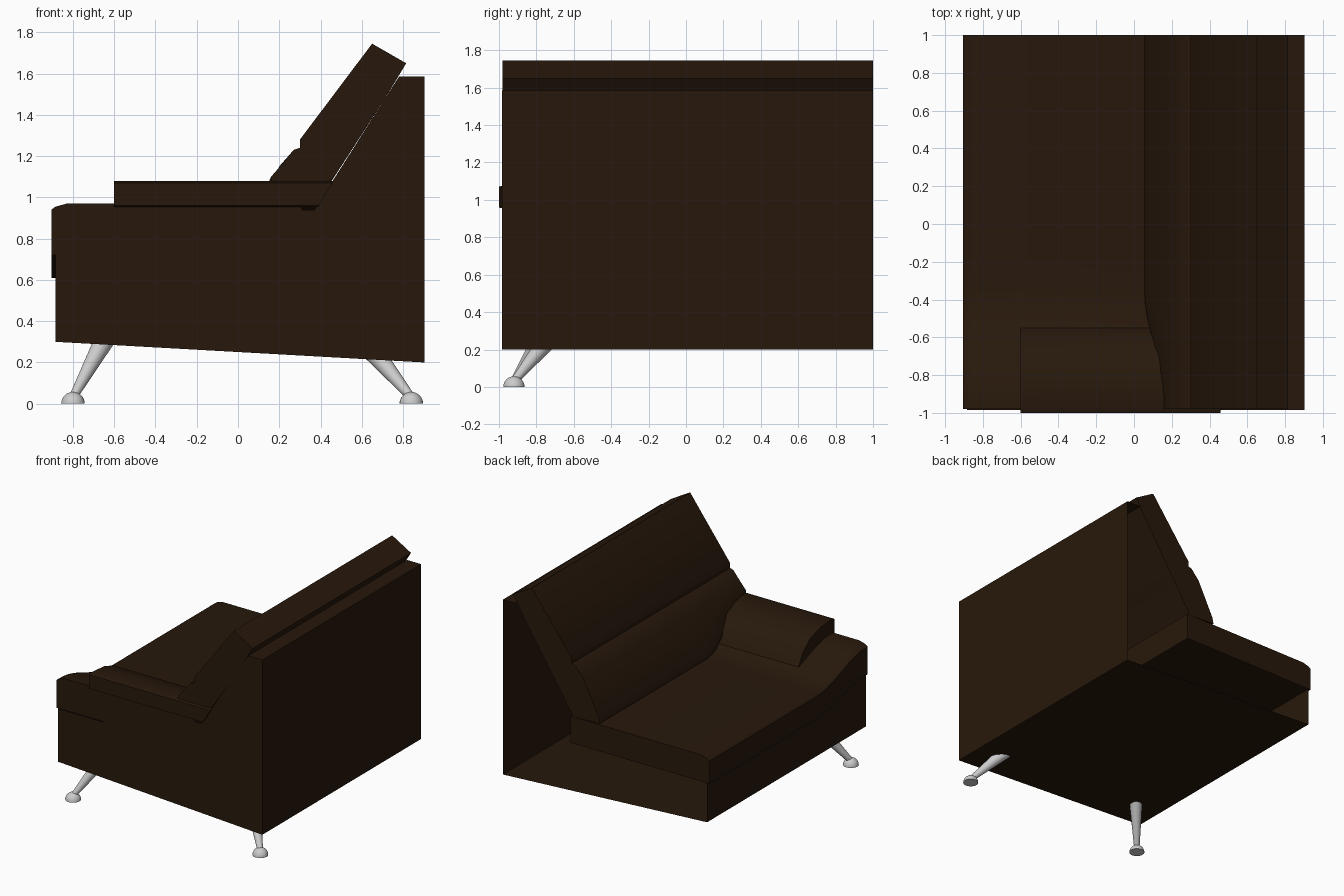
import bpy, bmesh, math
from mathutils import Vector

if "Cube" in bpy.data.objects:
    bpy.data.objects.remove(bpy.data.objects["Cube"])

leather = bpy.data.materials.new("dark_brown_leather")
leather.diffuse_color = (0.0205, 0.0092, 0.0035, 1)
leather.use_nodes = True
leather.node_tree.nodes["Principled BSDF"].inputs["Base Color"].default_value = leather.diffuse_color


def finish(name, bm, mat=None, angle=35, fix=True):
    if fix:
        bmesh.ops.recalc_face_normals(bm, faces=bm.faces[:])
    me = bpy.data.meshes.new(name)
    bm.to_mesh(me)
    bm.free()
    ob = bpy.data.objects.new(name, me)
    bpy.context.collection.objects.link(ob)
    if mat:
        me.materials.append(mat)
    bpy.ops.object.select_all(action='DESELECT')
    ob.select_set(True)
    bpy.context.view_layer.objects.active = ob
    bpy.ops.object.shade_smooth_by_angle(angle=math.radians(angle))
    return ob


def loft(name, sections):
    """Skin a closed solid through rings of 3D points."""
    bm = bmesh.new()
    rings = [[bm.verts.new(p) for p in s] for s in sections]
    n = len(rings[0])
    for a, b in zip(rings, rings[1:]):
        for i in range(n):
            j = (i + 1) % n
            bm.faces.new((a[i], a[j], b[j], b[i]))
    bm.faces.new(rings[0])
    bm.faces.new(rings[-1][::-1])
    return finish(name, bm, leather, angle=50)


def rise(y):
    """Cushions lift smoothly towards the armrest end."""
    u = min(max((-0.35 - y) / 0.6, 0), 1)
    return u * u * (3 - 2 * u)


# Base shell: one side panel, floor, front, back and top strip; open at +y
Y0, Y1 = -0.985, 1.0
profile = [(-0.885, 0.72), (-0.885, 0.30), (0.903, 0.20), (0.903, 1.585), (0.78, 1.585),
           (0.37, 0.94), (-0.49, 0.94), (-0.49, 0.72)]
bm = bmesh.new()
side = [bm.verts.new((x, Y0, z)) for x, z in profile]
bm.faces.new(side)
far = [bm.verts.new((x, Y1, min(z, 0.62) if i == 0 else z))
       for i, (x, z) in enumerate(profile[:5])]
for i in range(4):
    bm.faces.new((side[i + 1], side[i], far[i], far[i + 1]))
finish("base_shell", bm, leather, angle=20, fix=False)

# Seat cushion, raised at the armrest end
ys = [1.0, 0.4, -0.2] + [-0.35 - 0.063 * i for i in range(11)]
seat = []
for y in ys:
    r = rise(y)
    b, t = 0.61 + 0.11 * r, 0.82 + 0.15 * r
    seat.append([(x, y, z) for x, z in ((-0.905, b), (-0.905, t - 0.03), (-0.885, t - 0.015),
                 (-0.83, t), (0.31, t), (0.31, b))])
loft("seat_cushion", seat)

# Armrest pad: wedge section running back under the back cushions
pad = [(-1.0, 0.96), (-1.0, 1.07), (-0.97, 1.08), (-0.82, 1.07), (-0.70, 1.03),
       (-0.61, 0.96), (-0.55, 0.86), (-0.75, 0.88)]
loft("armrest_pad", [[(x0 + k * (z - 0.95), y, z) for y, z in pad]
                     for x0, k in ((-0.6, 0), (0.385, 0.6))])

# Lumbar cushion, its lower edge lifted over the armrest pad
lumbar = []
for y in ys:
    r = rise(y)
    y = max(y, -0.98)
    lumbar.append([(x, y, z) for x, z in (
        (0.055 + 0.105 * r, 0.83 + 0.25 * r), (0.065 + 0.095 * r, 0.88 + 0.22 * r),
        (0.20 + 0.03 * r, 1.15 + 0.03 * r), (0.27, 1.23), (0.33, 1.25), (0.44, 1.22),
        (0.48, 1.12), (0.40, 1.0 + 0.02 * r), (0.29, 0.82 + 0.2 * r))])
loft("lumbar_cushion", lumbar)

# Upper back cushion
back = [(0.65, 1.745), (0.30, 1.28), (0.30, 1.24), (0.36, 1.19), (0.48, 1.12),
        (0.71, 1.475), (0.815, 1.65)]
loft("back_cushion", [[(x, y, z) for x, z in back] for y in (-0.98, 1.0)])

# Splayed tapered legs with domed feet
for name, fx, top in (("front_leg", -0.80, (-0.63, -0.73, 0.34)),
                      ("back_leg", 0.84, (0.65, -0.73, 0.26))):
    foot, top = Vector((fx, -0.92, 0.03)), Vector(top)
    d = top - foot
    bm = bmesh.new()
    rod = bmesh.ops.create_cone(bm, cap_ends=True, segments=24, radius1=0.02, radius2=0.052,
                                depth=d.length)["verts"]
    bmesh.ops.rotate(bm, verts=rod, matrix=d.to_track_quat('Z', 'Y').to_matrix())
    bmesh.ops.translate(bm, verts=rod, vec=(foot + top) / 2)
    dome = bmesh.ops.create_uvsphere(bm, u_segments=24, v_segments=16, radius=0.057)["verts"]
    bmesh.ops.translate(bm, verts=dome, vec=(fx, -0.92, 0))
    geom = dome + list({e for v in dome for e in v.link_edges}) + list({f for v in dome for f in v.link_faces})
    bmesh.ops.bisect_plane(bm, geom=geom, plane_co=(0, 0, 0), plane_no=(0, 0, -1),
                           clear_outer=True)
    rim = [e for e in bm.edges if e.is_boundary]
    bmesh.ops.holes_fill(bm, edges=rim, sides=0)
    finish(name, bm)
